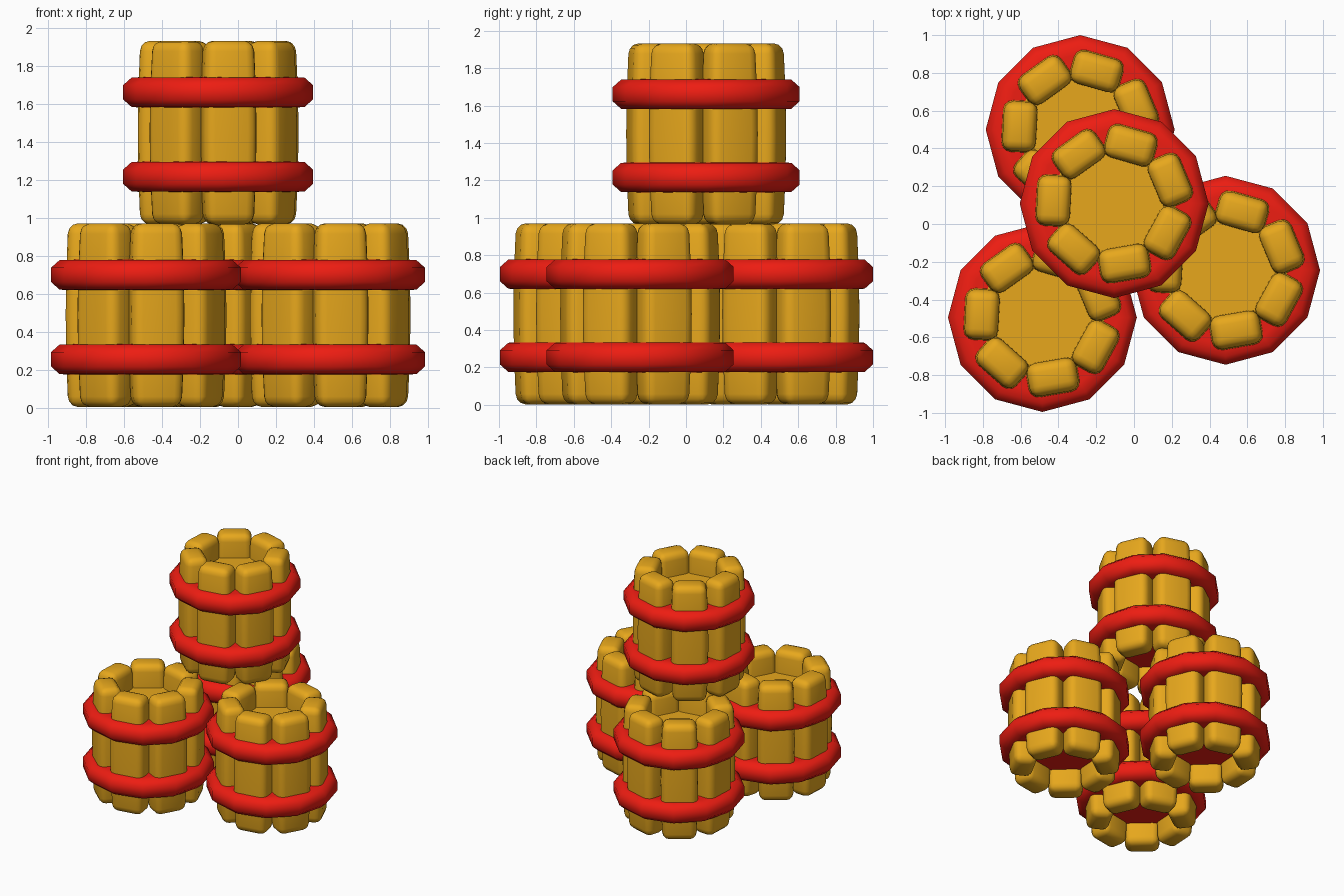
import bpy, bmesh, math
from mathutils import Matrix, Vector

if "Cube" in bpy.data.objects:
    bpy.data.objects.remove(bpy.data.objects["Cube"])


def material(name, color):
    m = bpy.data.materials.new(name)
    m.diffuse_color = color
    m.use_nodes = True
    m.node_tree.nodes["Principled BSDF"].inputs["Base Color"].default_value = m.diffuse_color
    return m


WOOD = material("orange_wood", (0.80, 0.39, 0.012, 1))
RED = material("red_band", (0.85, 0.012, 0.006, 1))
HEIGHT = 0.967


def finish(bm, name, mat, angle):
    bmesh.ops.recalc_face_normals(bm, faces=bm.faces)
    me = bpy.data.meshes.new(name)
    bm.to_mesh(me)
    bm.free()
    me.materials.append(mat)
    me.polygons.foreach_set("use_smooth", [True] * len(me.polygons))
    me.set_sharp_from_angle(angle=math.radians(angle))
    return me


def staves_mesh():
    # seven rounded, slightly bulging planks standing in a circle
    bm = bmesh.new()
    for i in range(7):
        part = bmesh.new()
        bmesh.ops.create_cube(part, size=1, matrix=Matrix.Diagonal((0.192, 0.285, HEIGHT, 1)))
        bmesh.ops.bevel(part, geom=part.edges[:], offset=0.055, segments=3,
                        profile=0.5, affect='EDGES')
        for z in (-0.22, 0, 0.22):
            bmesh.ops.bisect_plane(part, geom=part.verts[:] + part.edges[:] + part.faces[:],
                                   plane_co=(0, 0, z), plane_no=(0, 0, 1))
        for v in part.verts:
            s = 1 - 0.10 * (2 * v.co.z / HEIGHT) ** 2
            v.co.x *= s
            v.co.y *= s
            v.co.x -= 0.004 * (2 * v.co.z / HEIGHT) ** 2
        turn = Matrix.Rotation(math.radians(177) + i * math.tau / 7, 4, 'Z')
        part.transform(turn @ Matrix.Translation(Vector((0.323, 0, HEIGHT / 2 + 0.003))))
        tmp = bpy.data.meshes.new("tmp")
        part.to_mesh(tmp)
        part.free()
        bm.from_mesh(tmp)
        bpy.data.meshes.remove(tmp)
    return finish(bm, "staves", WOOD, 50)


def disc_mesh(name, profile, mat):
    # twelve-sided solid disc from (radius, z) points
    bm = bmesh.new()
    rings = [[bm.verts.new((r * math.cos(k * math.tau / 12), r * math.sin(k * math.tau / 12), z))
              for k in range(12)] for r, z in profile]
    for a, b in zip(rings, rings[1:]):
        for k in range(12):
            n = (k + 1) % 12
            bm.faces.new((a[k], a[n], b[n], b[k]))
    bm.faces.new(rings[0][::-1])
    bm.faces.new(rings[-1])
    return finish(bm, name, mat, 50)


STAVES = staves_mesh()
BAND = disc_mesh("band", [(0.40, -0.08), (0.455, -0.078), (0.5, -0.038),
                          (0.5, 0.038), (0.455, 0.078), (0.40, 0.08)], RED)
LID = disc_mesh("lid", [(0.33, -0.01), (0.33, 0.01)], WOOD)


def place(name, mesh, x, y, z):
    ob = bpy.data.objects.new(name, mesh)
    ob.location = (x, y, z)
    bpy.context.collection.objects.link(ob)


# three barrels on the ground, one stacked on top
BARRELS = {
    "left_barrel": (-0.485, -0.495, 0),
    "right_barrel": (0.485, -0.245, 0),
    "back_barrel": (-0.285, 0.5, 0),
    "top_barrel": (-0.105, 0.108, 0.962),
}
for name, (x, y, z) in BARRELS.items():
    place(name + "_staves", STAVES, x, y, z)
    place(name + "_lower_band", BAND, x, y, z + 0.254)
    place(name + "_upper_band", BAND, x, y, z + 0.699)
    place(name + "_lid", LID, x, y, z + 0.774)
